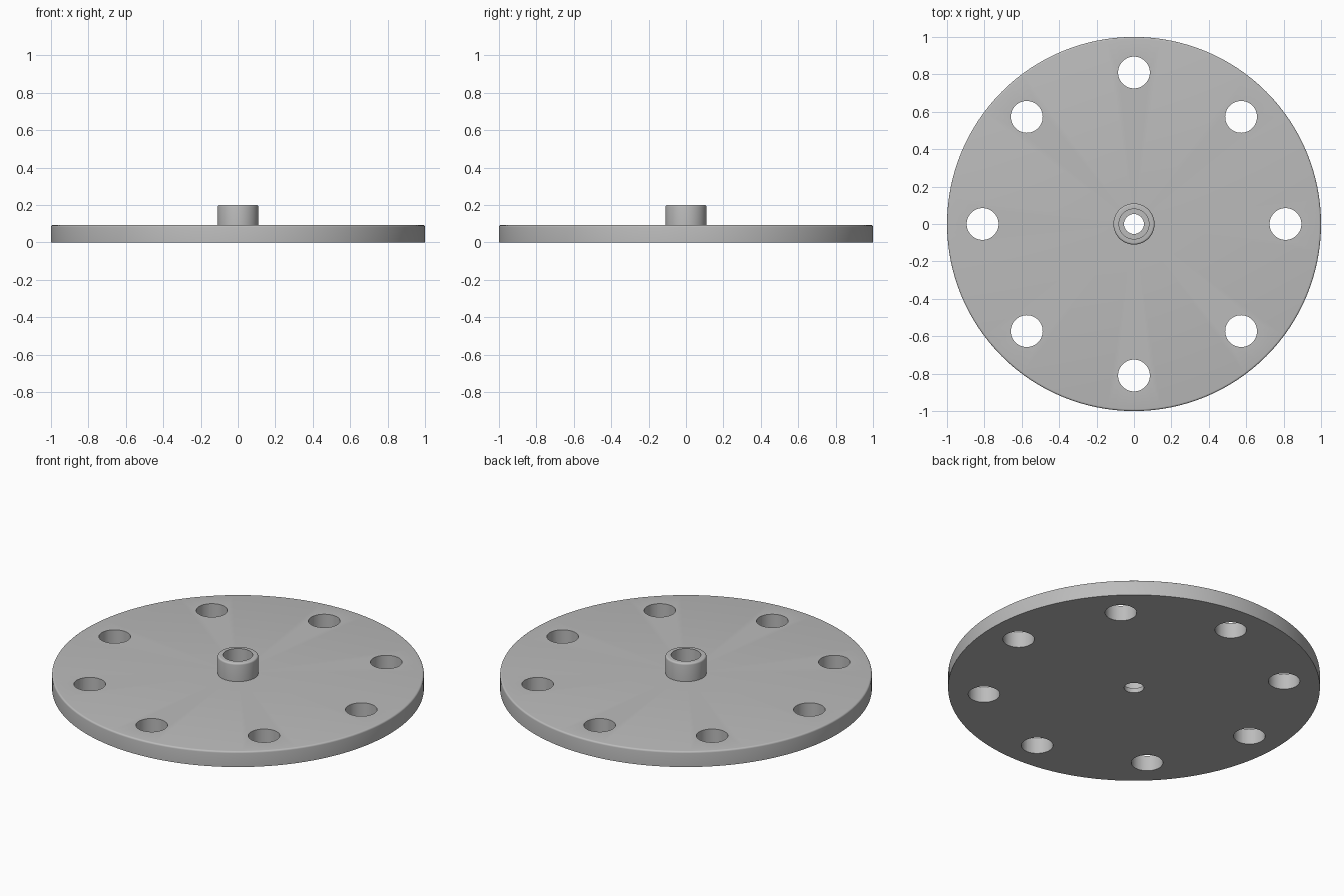
import bpy, bmesh, math
from mathutils import Matrix

cube = bpy.data.objects.get("Cube")
if cube:
    bpy.data.objects.remove(cube, do_unlink=True)

SEGMENTS = 128
HOLES = 8
HOLE_RADIUS, HOLE_CIRCLE = 0.085, 0.81

metal = bpy.data.materials.new("plain grey")
metal.use_nodes = True
grey = (0.5, 0.5, 0.5, 1)
metal.diffuse_color = grey
metal.node_tree.nodes["Principled BSDF"].inputs["Base Color"].default_value = grey


def new_object(name, bm):
    mesh = bpy.data.meshes.new(name)
    bmesh.ops.recalc_face_normals(bm, faces=bm.faces)
    bm.to_mesh(mesh)
    bm.free()
    mesh.materials.append(metal)
    obj = bpy.data.objects.new(name, mesh)
    bpy.context.collection.objects.link(obj)
    return obj


def rounded(r, z, size, steps=4):
    """Convex outer top corner of a lathe profile, from the wall to the top."""
    angles = [math.pi / 2 * i / steps for i in range(steps + 1)]
    return [(r - size + size * math.cos(a), z - size + size * math.sin(a)) for a in angles]


def lathe(name, profile):
    """Spin a closed (radius, height) profile around z."""
    bm = bmesh.new()
    rings = [[bm.verts.new((r * math.cos(t), r * math.sin(t), z)) for r, z in profile]
             for t in (math.tau * i / SEGMENTS for i in range(SEGMENTS))]
    for i, ring in enumerate(rings):
        after = rings[(i + 1) % SEGMENTS]
        for j in range(len(ring)):
            k = (j + 1) % len(ring)
            bm.faces.new((ring[j], after[j], after[k], ring[k]))
    return new_object(name, bm)


# Disc, central hub and stepped bore in one turned profile
profile = ([(0.053, 0), (1, 0)] + rounded(1, 0.092, 0.01)
           + [(0.11, 0.092)] + rounded(0.11, 0.2, 0.01)
           + [(0.08, 0.2), (0.08, 0.027), (0.053, 0.027)])
flange = lathe("flange_disc", profile)

# Ring of through holes
bm = bmesh.new()
for i in range(HOLES):
    spot = Matrix.Rotation(math.tau * i / HOLES, 4, "Z") @ Matrix.Translation((HOLE_CIRCLE, 0, 0.05))
    bmesh.ops.create_cone(bm, cap_ends=True, segments=48, radius1=HOLE_RADIUS,
                          radius2=HOLE_RADIUS, depth=0.4, matrix=spot)
cutter = new_object("hole_cutter", bm)
cutter.hide_render = True

cut = flange.modifiers.new("holes", "BOOLEAN")
cut.operation = "DIFFERENCE"
cut.solver = "EXACT"
cut.object = cutter
bpy.context.view_layer.objects.active = flange
flange.select_set(True)
bpy.ops.object.modifier_apply(modifier=cut.name)
bpy.data.objects.remove(cutter, do_unlink=True)

bpy.ops.object.shade_smooth_by_angle(angle=math.radians(35))
